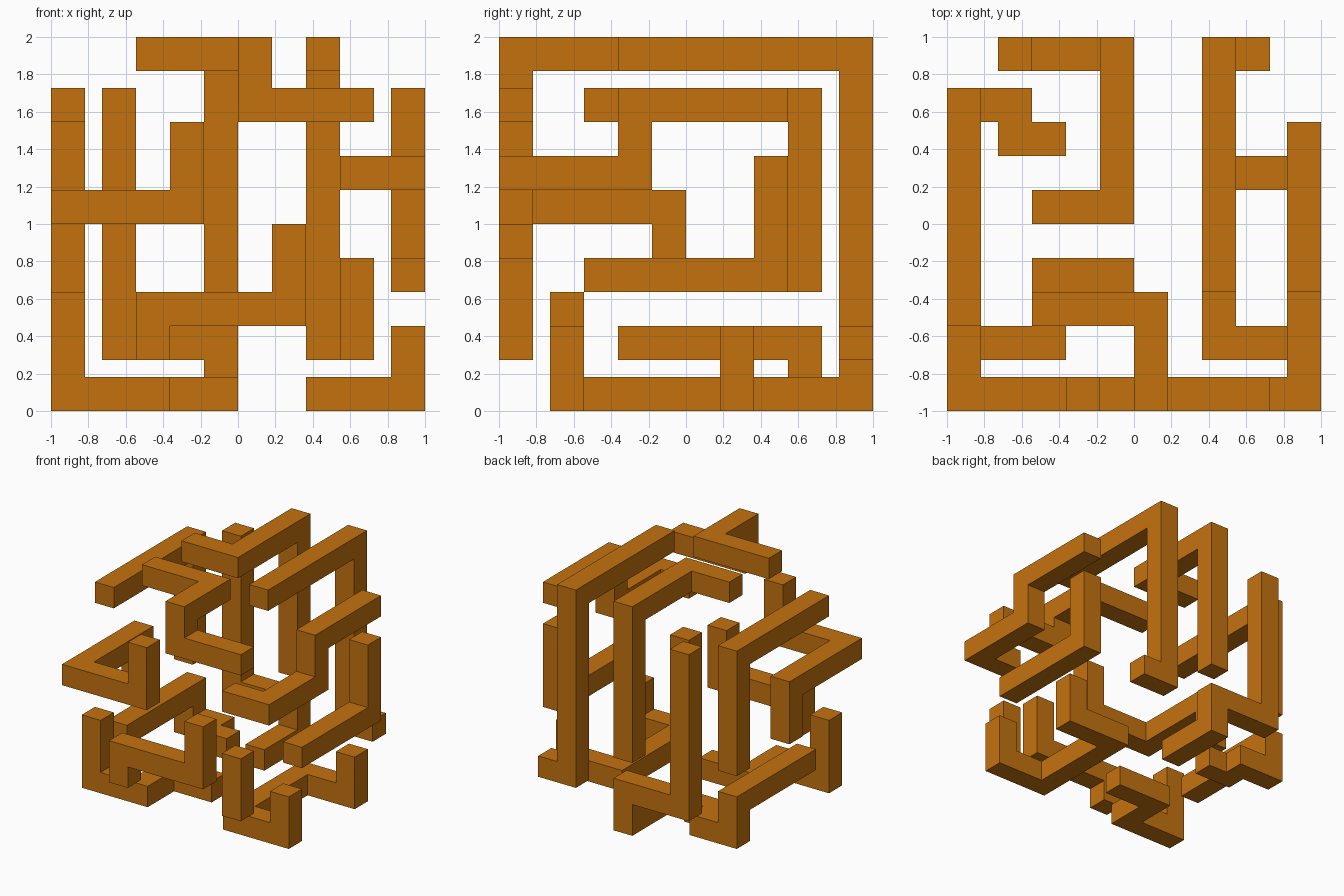
import bpy, bmesh

if "Cube" in bpy.data.objects:
    bpy.data.objects.remove(bpy.data.objects["Cube"])

U = 1 / 11          # grid step: the model is 22 steps long
W = 2               # bar width in steps

mat = bpy.data.materials.new("amber")
mat.diffuse_color = (0.55, 0.17, 0.0046, 1)
mat.use_nodes = True
mat.node_tree.nodes["Principled BSDF"].inputs["Base Color"].default_value = mat.diffuse_color


def swept_cells(path):
    """Grid cells covered by a square bar sliding along the path corners."""
    cells = set()
    for a, b in zip(path, path[1:]):
        lo = [min(p, q) for p, q in zip(a, b)]
        hi = [max(p, q) + W for p, q in zip(a, b)]
        cells |= {(x, y, z) for x in range(lo[0], hi[0])
                  for y in range(lo[1], hi[1]) for z in range(lo[2], hi[2])}
    return cells


def bar(name, path):
    """One clean outer skin around a bent square bar."""
    cells = swept_cells(path)
    bm = bmesh.new()
    verts = {}

    def vert(p):
        if p not in verts:
            verts[p] = bm.verts.new(((p[0] - 11) * U, (p[1] - 11) * U, p[2] * U))
        return verts[p]

    for c in cells:
        for ax in range(3):
            for side in (0, 1):
                n = list(c)
                n[ax] += 1 if side else -1
                if tuple(n) in cells:
                    continue
                loop = []
                for i, j in ((0, 0), (1, 0), (1, 1), (0, 1)):
                    p = list(c)
                    p[ax] += side
                    p[(ax + 1) % 3] += i
                    p[(ax + 2) % 3] += j
                    loop.append(vert(tuple(p)))
                bm.faces.new(loop if side else loop[::-1])
    bmesh.ops.dissolve_limit(bm, angle_limit=0.01, verts=bm.verts, edges=bm.edges)
    me = bpy.data.meshes.new(name)
    bm.to_mesh(me)
    bm.free()
    me.materials.append(mat)
    ob = bpy.data.objects.new(name, me)
    bpy.context.collection.objects.link(ob)


# top and front bars
bar("top_front_bar", [(5, 5, 20), (11, 5, 20), (11, 0, 20), (11, 0, 17), (17, 0, 17)])
bar("front_bridge_bar", [(5, 0, 3), (5, 0, 5), (13, 0, 5), (13, 0, 9)])
bar("front_post", [(17, 0, 3), (17, 0, 7)])

# back bars
bar("back_top_bar", [(5, 11, 20), (9, 11, 20), (9, 20, 20), (9, 20, 7)])
bar("back_low_bar", [(3, 20, 17), (3, 20, 3), (9, 20, 3), (9, 20, 0), (9, 15, 0)])
bar("back_right_bar", [(15, 7, 20), (15, 20, 20), (15, 20, 3), (17, 20, 3)])

# left side bars
bar("left_top_bar", [(0, 5, 17), (0, 17, 17), (0, 17, 7)])
bar("left_middle_bar", [(7, 0, 15), (7, 0, 11), (0, 0, 11), (0, 9, 11), (0, 9, 7)])
bar("left_low_bar", [(0, 7, 3), (0, 17, 3), (0, 17, 0), (3, 17, 0), (3, 15, 0), (5, 15, 0)])

# right side bars
bar("right_top_bar", [(20, 15, 17), (20, 7, 17), (20, 7, 13), (20, 0, 13), (17, 0, 13)])
bar("right_middle_bar", [(20, 5, 7), (20, 15, 7), (20, 15, 13)])

# floor bars
bar("floor_left_bar", [(0, 3, 5), (0, 3, 0), (5, 3, 0), (5, 7, 0), (9, 7, 0)])
bar("floor_right_bar", [(20, 3, 3), (20, 3, 0), (15, 3, 0), (15, 13, 0), (20, 13, 0), (20, 13, 3)])
